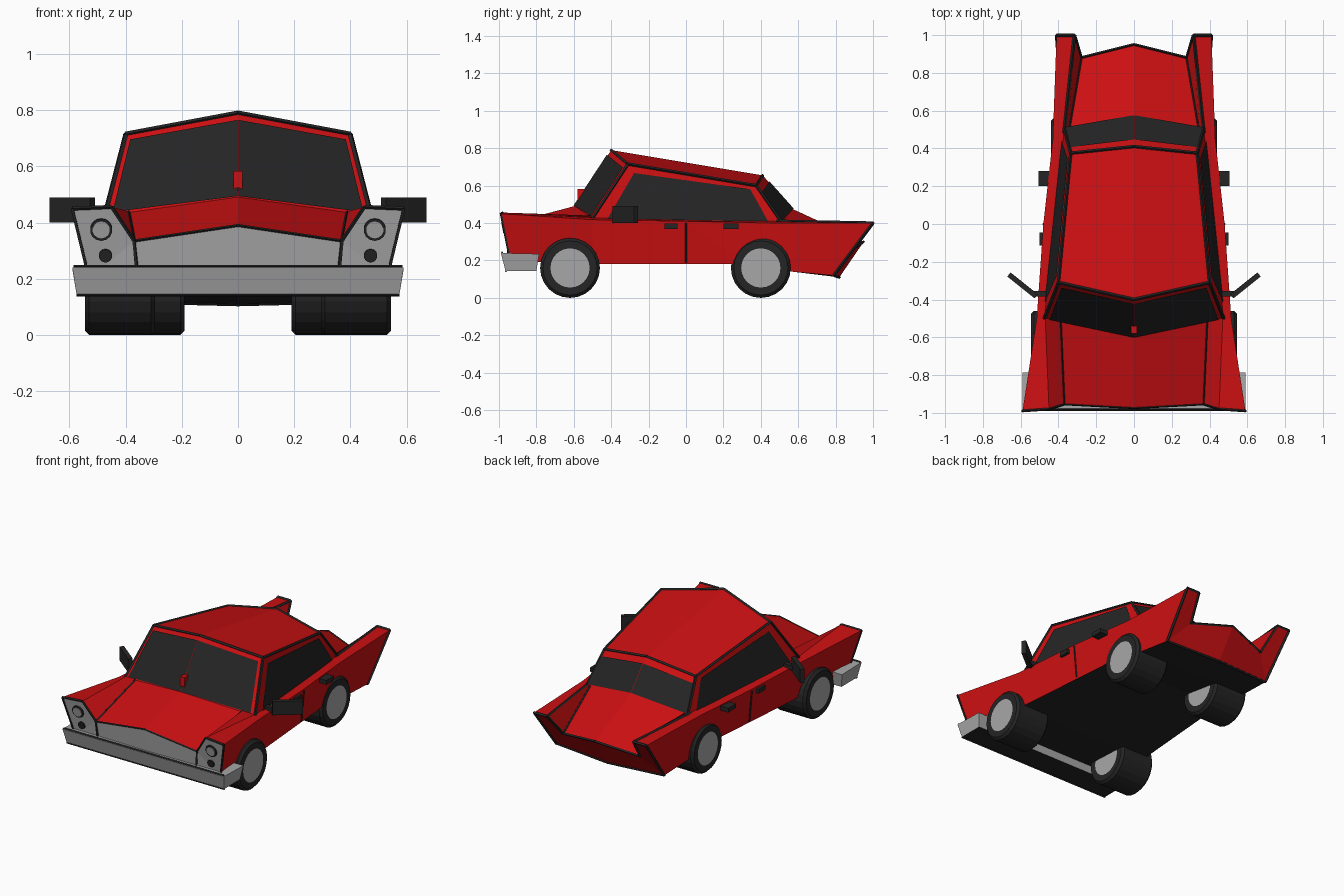
import bpy, bmesh, math
from mathutils import Vector as V, Matrix

if "Cube" in bpy.data.objects:
    bpy.data.objects.remove(bpy.data.objects["Cube"])


def mat(name, c):
    m = bpy.data.materials.new(name)
    m.diffuse_color = (*c, 1)
    m.use_nodes = True
    m.node_tree.nodes["Principled BSDF"].inputs["Base Color"].default_value = m.diffuse_color
    return m


RED = mat("red paint", (0.60, 0.005, 0.006))
BLACK = mat("black trim", (0.018, 0.018, 0.018))
GREY = mat("light grey metal", (0.39, 0.39, 0.39))
INSIDE = V((0, 0, 0.35))


def finish(name, bm, mats, mirror=True, recalc=True):
    """Mirror across x = 0 and make the object."""
    if mirror:
        bmesh.ops.mirror(bm, geom=bm.verts[:] + bm.edges[:] + bm.faces[:],
                         axis='X', merge_dist=0.0005)
    if recalc:
        bmesh.ops.recalc_face_normals(bm, faces=bm.faces[:])
    me = bpy.data.meshes.new(name)
    bm.to_mesh(me)
    bm.free()
    for m in mats:
        me.materials.append(m)
    ob = bpy.data.objects.new(name, me)
    bpy.context.collection.objects.link(ob)
    return ob


def face(bm, pts, mi=0):
    f = bm.faces.new([v if isinstance(v, bmesh.types.BMVert) else bm.verts.new(v) for v in pts])
    f.material_index = mi
    return f


def box(name, centre, size, m, rot=0.0, mirror=True):
    bm = bmesh.new()
    M = Matrix.Translation(centre) @ Matrix.Rotation(rot, 4, 'Z') @ Matrix.Diagonal((*size, 1))
    bmesh.ops.create_cube(bm, size=1, matrix=M)
    return finish(name, bm, [m], mirror)


def strip(name, paths, r=0.010, m=BLACK):
    """Four-sided trim rods along paths."""
    bm = bmesh.new()
    for path in paths:
        for a, b in zip(path, path[1:]):
            a, b = V(a), V(b)
            d = b - a
            M = Matrix.Translation((a + b) / 2) @ d.to_track_quat('Z', 'Y').to_matrix().to_4x4()
            bmesh.ops.create_cone(bm, cap_ends=True, segments=4, radius1=r, radius2=r,
                                  depth=d.length, matrix=M)
    bmesh.ops.mirror(bm, geom=bm.verts[:] + bm.edges[:] + bm.faces[:], axis='X', merge_dist=0)
    return finish(name, bm, [m], False)


def plate(name, q, u, v, m, off=0.006):
    """Thin pane on a quad (a, b bottom; c, d top), cut to the u and v ranges."""
    a, b, c, d = map(V, q)
    pts = [a.lerp(b, s).lerp(d.lerp(c, s), t)
           for s, t in ((u[0], v[0]), (u[1], v[0]), (u[1], v[1]), (u[0], v[1]))]
    n = (b - a).cross(d - a).normalized()
    if n.dot(sum(pts, V()) / 4 - INSIDE) < 0:
        n, pts = -n, pts[::-1]
    off_n = n * off
    bm = bmesh.new()
    face(bm, [p + off_n for p in pts])
    return finish(name, bm, [m], True, False)


# Lower body: half sections (floor centre, sill, shoulder, fender inner edge, deck edge, deck ridge)
S = [
    [(0, -.95, .20), (.53, -.94, .20), (.59, -.99, .45), (.45, -.98, .456), (.37, -.955, .335), (0, -.975, .39)],
    [(0, -.5, .18), (.495, -.5, .18), (.515, -.5, .418), (.47, -.5, .43), (.39, -.5, .44), (0, -.58, .495)],
    [(0, .3, .18), (.43, .3, .18), (.48, 0, .41), (.42, 0, .412), (.38, 0, .41), (0, 0, .42)],
    [(0, .57, .14), (.41, .57, .14), (.43, .45, .40), (.37, .48, .41), (.345, .5, .41), (0, .57, .475)],
    [(0, .82, .11), (.395, .79, .12), (.41, 1.0, .40), (.315, 1.0, .40), (.28, .88, .25), (0, .95, .30)],
]
bm = bmesh.new()
rows = [[bm.verts.new(p) for p in s] for s in S]
for r0, r1 in zip(rows, rows[1:]):
    for k in range(5):
        face(bm, [r0[k], r0[k + 1], r1[k + 1], r1[k]], 1 if k == 0 else 0)
for r, mi in ((rows[0], 2), (rows[-1], 0)):
    face(bm, [r[0], r[1], r[4], r[5]], mi)
    face(bm, [r[1], r[2], r[3], r[4]], mi)
finish("body", bm, [RED, BLACK, GREY])

# Cabin
fb0, fb1 = (0, -.60, .485), (.475, -.50, .425)
ft0, ft1 = (0, -.40, .79), (.40, -.31, .715)
rt0, rt1 = (0, .41, .655), (.335, .375, .60)
rb0, rb1 = (0, .575, .47), (.37, .51, .405)
bm = bmesh.new()
a0, a1, b0, b1, c0, c1, d0, d1 = [bm.verts.new(p) for p in (fb0, fb1, ft0, ft1, rt0, rt1, rb0, rb1)]
for f in ((a0, a1, b1, b0), (b0, b1, c1, c0), (c0, c1, d1, d0), (a1, d1, c1, b1)):
    face(bm, f)
finish("cabin", bm, [RED])

# Windows
plate("windshield", (fb0, fb1, ft1, ft0), (0, .94), (.02, .91), BLACK)
plate("rear_window", (rb0, rb1, rt1, rt0), (0, .98), (.02, .80), BLACK)
plate("side_window", (fb1, rb1, rt1, ft1), (.08, .93), (.0, .86), BLACK)

# Black trim along the cabin, fenders, fins and tail
strip("cabin_trim", [[fb1, ft1, rt1, rb1], [rt0, rt1], [ft0, ft1]], .009)
F, W, R, T = S[0], S[1], S[3], S[4]
strip("fender_trim", [[F[4], F[3], F[2], F[1]], [F[4], W[4]], [F[4], (.36, -.95, .23)]], .007)
strip("hood_lip", [[F[4], F[5]]], .005)
strip("fin_trim", [[R[3], T[3], T[2], T[1]], [T[3], T[4], R[4]]], .009)
strip("tail_trim", [[T[4], T[5]], [T[0], T[1]]], .008)
strip("door_gap", [[(.481, 0, .40), (.4625, .0, .19)]], .005)

# Front bumper with black underside
bm = bmesh.new()
prof = [(-.99, .24, .59), (-.965, .145, .575), (-.80, .145, .575), (-.785, .235, .59)]
mid = [bm.verts.new((0, y, z)) for y, z, x in prof]
end = [bm.verts.new((x, y, z)) for y, z, x in prof]
for i in range(4):
    j = (i + 1) % 4
    face(bm, [mid[i], mid[j], end[j], end[i]], 1 if i == 1 else 0)
face(bm, end)
finish("front_bumper", bm, [GREY, BLACK])
strip("bumper_lip", [[(0, -.963, .143), (.575, -.963, .143)], [(0, -.983, .243), (.585, -.983, .243)]], .006)

# Headlights: thin rings and a small dark lamp on the sloping panel
tilt = Matrix.Rotation(math.radians(90 + 11), 4, 'X')
for name, x, y, z, r, m in (("headlight_rim", .487, -.974, .375, .040, BLACK),
                            ("headlight", .487, -.978, .375, .031, GREY),
                            ("lower_lamp", .472, -.957, .282, .024, BLACK)):
    bm = bmesh.new()
    bmesh.ops.create_cone(bm, cap_ends=True, segments=14, radius1=r, radius2=r, depth=.009,
                          matrix=Matrix.Translation((x, y, z)) @ tilt)
    finish(name, bm, [m])

# Wheels: wide tyres with a grey disc at both ends
for name, x, y in (("front_wheel", .42, -.62), ("rear_wheel", .315, .40)):
    bm = bmesh.new()
    side = Matrix.Translation((x, y, .16)) @ Matrix.Rotation(math.pi / 2, 4, 'Y')
    bmesh.ops.create_cone(bm, cap_ends=True, segments=24, radius1=.16, radius2=.16, depth=.25, matrix=side)
    caps = [f for f in bm.faces if len(f.verts) > 4]
    bmesh.ops.bevel(bm, geom=list({e for f in caps for e in f.edges}), offset=.015,
                    segments=1, affect='EDGES')
    caps = [f for f in bm.faces if len(f.verts) > 4]
    bmesh.ops.inset_individual(bm, faces=caps, thickness=.04)
    for f in bm.faces:
        if len(f.verts) > 4:
            f.material_index = 1
    finish(name, bm, [BLACK, GREY])

# Wing mirrors, door handles, windshield ornament
box("wing_mirror", (.59, -.325, .445), (.185, .028, .09), BLACK, math.atan2(.12, .15))
box("mirror_stem", (.50, -.37, .425), (.07, .03, .03), BLACK)
box("front_door_handle", (.485, -.08, .383), (.03, .07, .028), BLACK)
box("rear_door_handle", (.475, .24, .383), (.06, .08, .028), BLACK)
box("windshield_ornament", (0, -.56, .548), (.032, .04, .07), RED, mirror=False)
